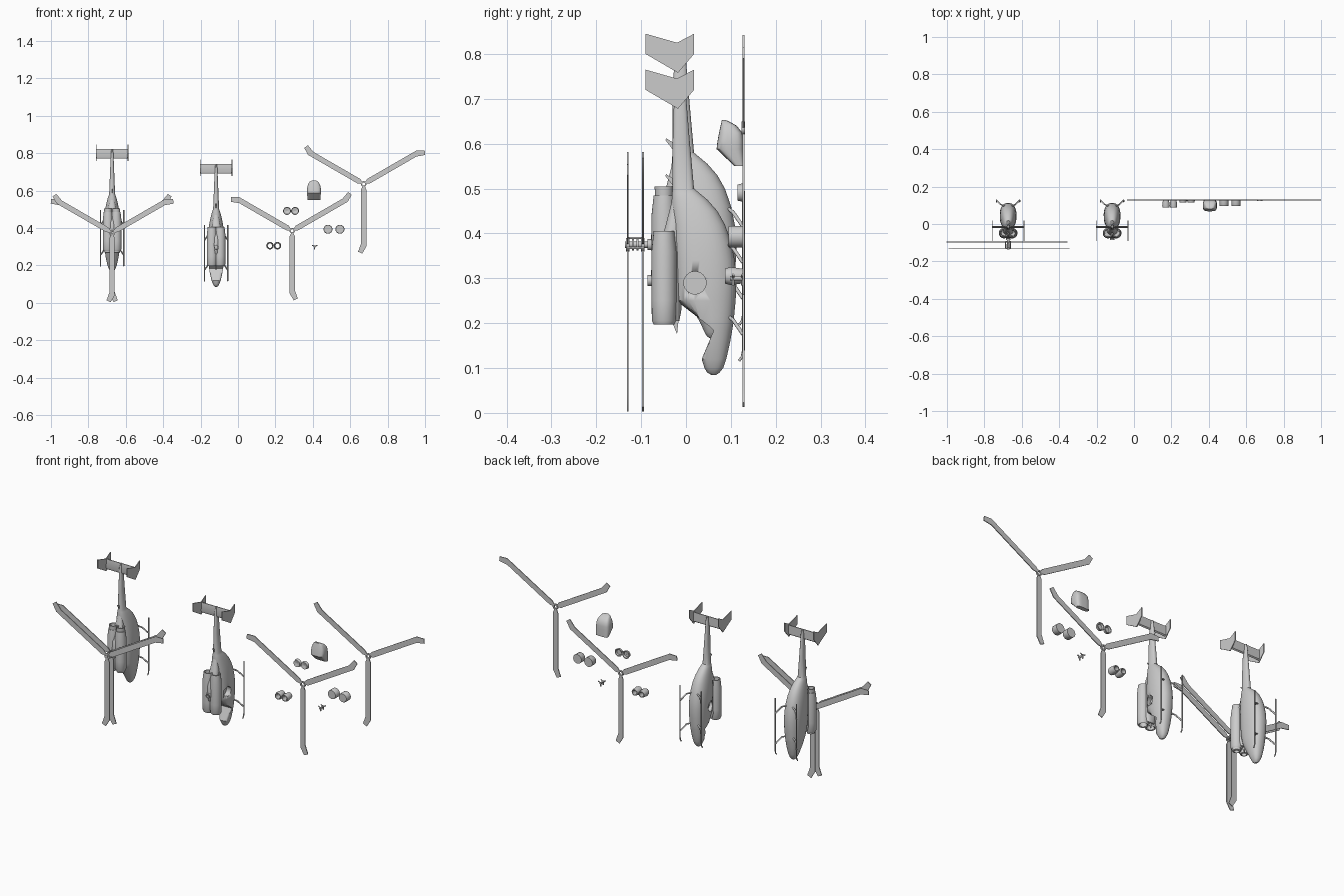
import bpy, bmesh, math
from mathutils import Vector, Matrix

if "Cube" in bpy.data.objects:
    bpy.data.objects.remove(bpy.data.objects["Cube"])


def finish(name, bm, angle=35):
    bmesh.ops.recalc_face_normals(bm, faces=bm.faces)
    me = bpy.data.meshes.new(name)
    bm.to_mesh(me)
    bm.free()
    ob = bpy.data.objects.new(name, me)
    bpy.context.collection.objects.link(ob)
    bpy.ops.object.select_all(action='DESELECT')
    ob.select_set(True)
    bpy.context.view_layer.objects.active = ob
    bpy.ops.object.shade_smooth_by_angle(angle=math.radians(angle))
    return ob


def skin(bm, rings, caps=True):
    rows = [[bm.verts.new(p) for p in r] for r in rings]
    n = len(rows[0])
    for a, b in zip(rows, rows[1:]):
        for i in range(n):
            bm.faces.new((a[i], a[(i + 1) % n], b[(i + 1) % n], b[i]))
    if caps:
        bm.faces.new(rows[0])
        bm.faces.new(rows[-1])


def lerp_table(table, z):
    for a, b in zip(table, table[1:]):
        if a[0] <= z <= b[0]:
            t = (z - a[0]) / (b[0] - a[0])
            return [p + (q - p) * t for p, q in zip(a, b)]
    return table[0] if z < table[0][0] else table[-1]


def loft(name, table, at, clip=None, zs=None, n=28, power=0.85):
    """Rounded sections (z, y_top, y_bottom, half_width), optionally cut off above a clip line."""
    rings = []
    for z in zs or [r[0] for r in table]:
        _, y0, y1, hw = lerp_table(table, z)
        ring = []
        for i in range(n):
            a = 2 * math.pi * (i + .5) / n
            c, s = math.cos(a), math.sin(a)
            x = math.copysign(abs(c) ** power, c) * hw
            y = (y0 + y1) / 2 + math.copysign(abs(s) ** power, s) * (y1 - y0) / 2
            if clip:
                y = max(y, lerp_table(clip, z)[1])
            ring.append(Vector((x, y, z)) + at)
        rings.append(ring)
    bm = bmesh.new()
    skin(bm, rings)
    return finish(name, bm)


def lathe(name, profile, at, axis='Y', n=24, closed=False):
    """Revolve (radius, height) points; closed profiles make tubes."""
    turn = {'Y': Matrix.Rotation(-math.pi / 2, 3, 'X'), 'Z': Matrix.Identity(3),
            'X': Matrix.Rotation(math.pi / 2, 3, 'Y')}[axis]
    prof = profile + profile[:1] if closed else profile
    bm = bmesh.new()
    skin(bm, [[turn @ Vector((r * math.cos(2 * math.pi * i / n), r * math.sin(2 * math.pi * i / n), h)) + Vector(at)
               for i in range(n)] for r, h in prof], caps=not closed)
    if closed:
        bmesh.ops.remove_doubles(bm, verts=bm.verts, dist=1e-6)
    return finish(name, bm)


def tube(name, pts, r, at, n=10):
    cu = bpy.data.curves.new(name, 'CURVE')
    cu.dimensions = '3D'
    cu.bevel_depth, cu.bevel_resolution, cu.use_fill_caps = r, 2, True
    sp = cu.splines.new('POLY')
    sp.points.add(len(pts) - 1)
    for p, q in zip(sp.points, pts):
        p.co = (*(Vector(q) + at), 1)
    ob = bpy.data.objects.new(name, cu)
    bpy.context.collection.objects.link(ob)
    bpy.ops.object.select_all(action='DESELECT')
    ob.select_set(True)
    bpy.context.view_layer.objects.active = ob
    bpy.ops.object.convert(target='MESH')


def plate(name, yz, x0, x1, at):
    bm = bmesh.new()
    skin(bm, [[Vector((x, y, z)) + at for y, z in yz] for x in (x0, x1)])
    finish(name, bm)


def rotor(name, at, sweep):
    """Three blades with swept tips around a small hub, turning about y."""
    at = Vector(at)
    outline = [(.012, -.006), (.03, -.014), (.335, -.014), (.372, .008), (.362, .03), (.318, .014), (.03, .014), (.012, .006)]
    bm = bmesh.new()
    for k in range(3):
        a = math.radians(30 + 120 * k)
        c, s = math.cos(a), math.sin(a)
        skin(bm, [[at + Vector((r * c - sweep * o * s, y, r * s + sweep * o * c)) for r, o in outline]
                  for y in (-.002, .002)])
    finish(name + "_blades", bm)
    lathe(name + "_hub", [(.008, -.004), (.015, -.004), (.015, .004), (.008, .004)], at, closed=True)


# Fuselage sections from nose to tail, and the line of the missing canopy
BODY = [(.085, .056, .068, .005), (.09, .047, .075, .011), (.10, .041, .083, .017), (.12, .032, .090, .025),
        (.16, .010, .099, .034), (.20, -.010, .106, .040), (.25, -.022, .111, .044), (.30, -.025, .113, .045),
        (.34, -.027, .109, .0445), (.38, -.029, .101, .042), (.42, -.03, .087, .037), (.45, -.032, .070, .031),
        (.475, -.032, .048, .025), (.49, -.031, .030, .020), (.50, -.030, .018, .016), (.60, -.030, .009, .012),
        (.72, -.026, -.001, .007), (.74, -.022, -.005, .004)]
CUT = [(.085, .03), (.12, .035), (.184, .062), (.19, .056), (.21, .03), (.25, -.03), (.74, -.05)]


def helicopter(tag, x, dz, assembled):
    at = Vector((x, 0, dz))
    zs = sorted({r[0] for r in BODY} | {c[0] for c in CUT})
    body = loft(tag + "_fuselage", BODY, at, None if assembled else CUT, zs)
    # Round side sockets on the kit version
    if not assembled:
        for s in (-1, 1):
            cutter = lathe("socket_cutter", [(.025, -.02), (.025, .02)], (x + s * .038, .02, .29 + dz), 'X', 32)
            mod = body.modifiers.new("socket", 'BOOLEAN')
            mod.object, mod.solver = cutter, 'EXACT'
            bpy.context.view_layer.objects.active = body
            bpy.ops.object.modifier_apply(modifier=mod.name)
            bpy.data.objects.remove(cutter)
    # Twin engines with open ends
    for s in (-1, 1):
        c = (x + s * .022, -.049, dz)
        lathe(tag + "_engine", [(.018, .2), (.023, .197), (.027, .205), (.028, .25), (.028, .36), (.023, .405), (.018, .405),
                                (.017, .375), (0.0005, .374), (0.0005, .225), (.018, .224)], c, 'Z', closed=True)
        if assembled:
            lathe(tag + "_exhaust", [(.019, .385), (.021, .425), (.016, .425), (.014, .39)], c, 'Z', closed=True)
            lathe(tag + "_intake", [(.012, .186), (.019, .188), (.021, .2), (.016, .21)], c, 'Z', closed=True)
    # Deck between the engines and gearbox hump
    loft(tag + "_engine_deck", [(.205, -.03, -.015, .02), (.23, -.058, -.01, .03), (.36, -.062, -.01, .03),
                                (.42, -.045, -.01, .022), (.47, -.032, -.01, .012)], at)
    loft(tag + "_gearbox", [(.25, -.06, -.04, .005), (.265, -.073, -.04, .012), (.30, -.079, -.04, .016),
                            (.35, -.075, -.04, .015), (.39, -.06, -.04, .008)], at)
    lathe(tag + "_mast_socket", [(.007, -.086), (.012, -.086), (.013, -.07), (.007, -.07)], (x, 0, .295 + dz), closed=True)
    # Tailplane and end plates
    plate(tag + "_tailplane", [(-.018, .69), (-.012, .695), (-.013, .742), (-.017, .742), (-.022, .70)], -.084, .084, at)
    fin = [(-.09, .765), (-.02, .745), (.018, .765), (.018, .72), (-.018, .678), (-.09, .72)]
    for s in (-1, 1):
        plate(tag + "_end_plate", fin, s * .083, s * .087, at)
    # Boom aerial and roof wire cutter
    plate(tag + "_aerial", [(-.028, .505), (-.046, .528), (-.044, .532), (-.028, .522)], -.002, .002, at)
    plate(tag + "_wire_cutter", [(-.02, .175), (-.012, .25), (-.035, .25), (-.03, .2)], -.002, .002, at)
    # Landing skids
    for s in (-1, 1):
        tube(tag + "_skid", [(s * .062, .128, .415), (s * .062, .128, .14), (s * .062, .125, .125), (s * .062, .118, .116)],
             .003, at)
        for z in (.175, .335):
            tube(tag + "_skid_leg", [(s * .018, .095, z + .04), (s * .04, .105, z + .032), (s * .062, .127, z)], .004, at)


helicopter("complete_helicopter", -.673, .08, True)
helicopter("kit_helicopter", -.117, 0, False)

# Coaxial rotors and mast on the complete helicopter
rotor("lower_rotor", (-.673, -.096, .375), 1)
rotor("upper_rotor", (-.673, -.130, .375), -1)
lathe("rotor_mast", [(.007, -.136), (.007, -.07)], (-.673, 0, .375))
for y in (-.118, -.108):
    lathe("swashplate", [(.013, y - .002), (.013, y + .002)], (-.673, 0, .375))
for k in range(3):
    a = math.radians(90 + 120 * k)
    tube("pitch_link", [(.015 * math.cos(a), -.132, .015 * math.sin(a)), (.015 * math.cos(a), -.094, .015 * math.sin(a))],
         .0025, Vector((-.673, 0, .375)))

# Loose rotors
rotor("loose_rotor_a", (.29, .128, .385), 1)
rotor("loose_rotor_b", (.672, .128, .635), -1)

# Loose canopy
loft("loose_canopy", [(.55, .108, .130, .034), (.588, .068, .130, .0375), (.605, .070, .129, .0375), (.624, .0735, .126, .035),
                      (.640, .077, .113, .028), (.648, .079, .099, .022), (.653, .080, .088, .013)],
     Vector((.406, 0, 0)), [(.55, 0), (.653, 0)], power=.55)

# Loose round plugs, exhausts and intakes
for x in (.481, .545):
    lathe("loose_plug", [(.022, .095), (.024, .098), (.024, .129)], (x, 0, .393))
for x in (.262, .305):
    lathe("loose_exhaust", [(.013, .116), (.018, .115), (.021, .129), (.016, .129), (.013, .121), (.0005, .121), (.0005, .119)],
          (x, 0, .491), closed=True)
for x in (.171, .211):
    lathe("loose_intake", [(.013, .087), (.017, .087), (.02, .100), (.016, .129), (.012, .129)], (x, 0, .305), closed=True)

# Loose mast with three arms
mast = Vector((.41, 0, .30))
lathe("loose_mast", [(.005, .098), (.005, .130)], mast)
for k in range(3):
    a = math.radians(30 + 120 * k)
    for y in (.105, .126):
        tube("loose_mast_arm", [(0, y, 0), (.016 * math.cos(a), y, .016 * math.sin(a))], .003, mast)
